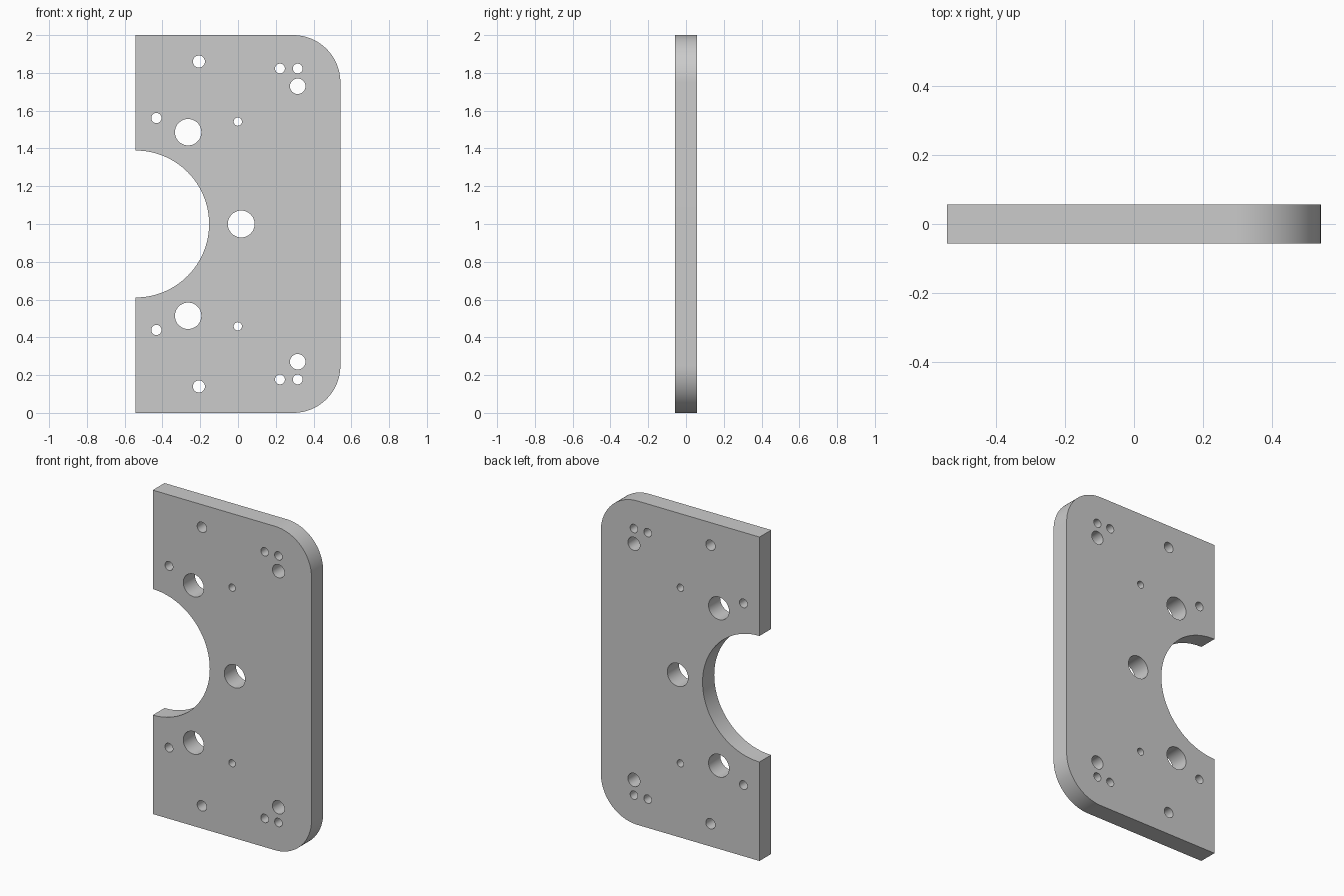
import bpy, bmesh
from math import sin, cos, pi, radians
from mathutils import Vector

if "Cube" in bpy.data.objects:
    bpy.data.objects.remove(bpy.data.objects["Cube"])

HALF_W, HEIGHT, HALF_T = 0.542, 2.0, 0.057
CORNER_R, NOTCH_R, MID = 0.25, 0.389, 1.0


def arc(cx, cz, r, a0, a1, n):
    """Points along an arc, angles in degrees, both ends included."""
    angles = [radians(a0 + (a1 - a0) * i / n) for i in range(n + 1)]
    return [(cx + r * cos(a), cz + r * sin(a)) for a in angles]


def add_loop(bm, pts):
    vs = [bm.verts.new((x, -HALF_T, z)) for x, z in pts]
    return [bm.edges.new((vs[i - 1], vs[i])) for i in range(len(vs))]


bm = bmesh.new()

# Outline: two rounded right corners and a half-round notch on the left edge
cx = HALF_W - CORNER_R
outline = [(-HALF_W, 0)]
outline += arc(cx, CORNER_R, CORNER_R, -90, 0, 24)
outline += arc(cx, HEIGHT - CORNER_R, CORNER_R, 0, 90, 24)
outline += [(-HALF_W, HEIGHT)]
outline += arc(-HALF_W, MID, NOTCH_R, 90, -90, 64)
edges = add_loop(bm, outline)

# Holes: x, distance from the middle height, radius (mirrored up and down)
paired_holes = [
    (-0.207, 0.860, 0.032),
    (0.222, 0.823, 0.026),
    (0.316, 0.823, 0.026),
    (0.316, 0.729, 0.041),
    (-0.432, 0.561, 0.027),
    (-0.264, 0.486, 0.070),
    (-0.001, 0.542, 0.022),
]
holes = [(x, MID + s * d, r) for x, d, r in paired_holes for s in (1, -1)]
holes.append((0.017, MID, 0.071))
for x, z, r in holes:
    edges += add_loop(bm, arc(x, z, r, 0, 360, 40)[:-1])

# Fill the profile and give it thickness
bmesh.ops.triangle_fill(bm, edges=edges, use_beauty=True, normal=Vector((0, -1, 0)))
ext = bmesh.ops.extrude_face_region(bm, geom=bm.faces[:], use_keep_orig=True)
moved = [g for g in ext["geom"] if isinstance(g, bmesh.types.BMVert)]
bmesh.ops.translate(bm, verts=moved, vec=(0, 2 * HALF_T, 0))
bmesh.ops.recalc_face_normals(bm, faces=bm.faces[:])

mesh = bpy.data.meshes.new("mounting_plate")
bm.to_mesh(mesh)
bm.free()
plate = bpy.data.objects.new("mounting_plate", mesh)
bpy.context.collection.objects.link(plate)

# Smooth the round walls, keep the rims sharp
bpy.context.view_layer.objects.active = plate
plate.select_set(True)
bpy.ops.object.shade_smooth_by_angle(angle=radians(30))
